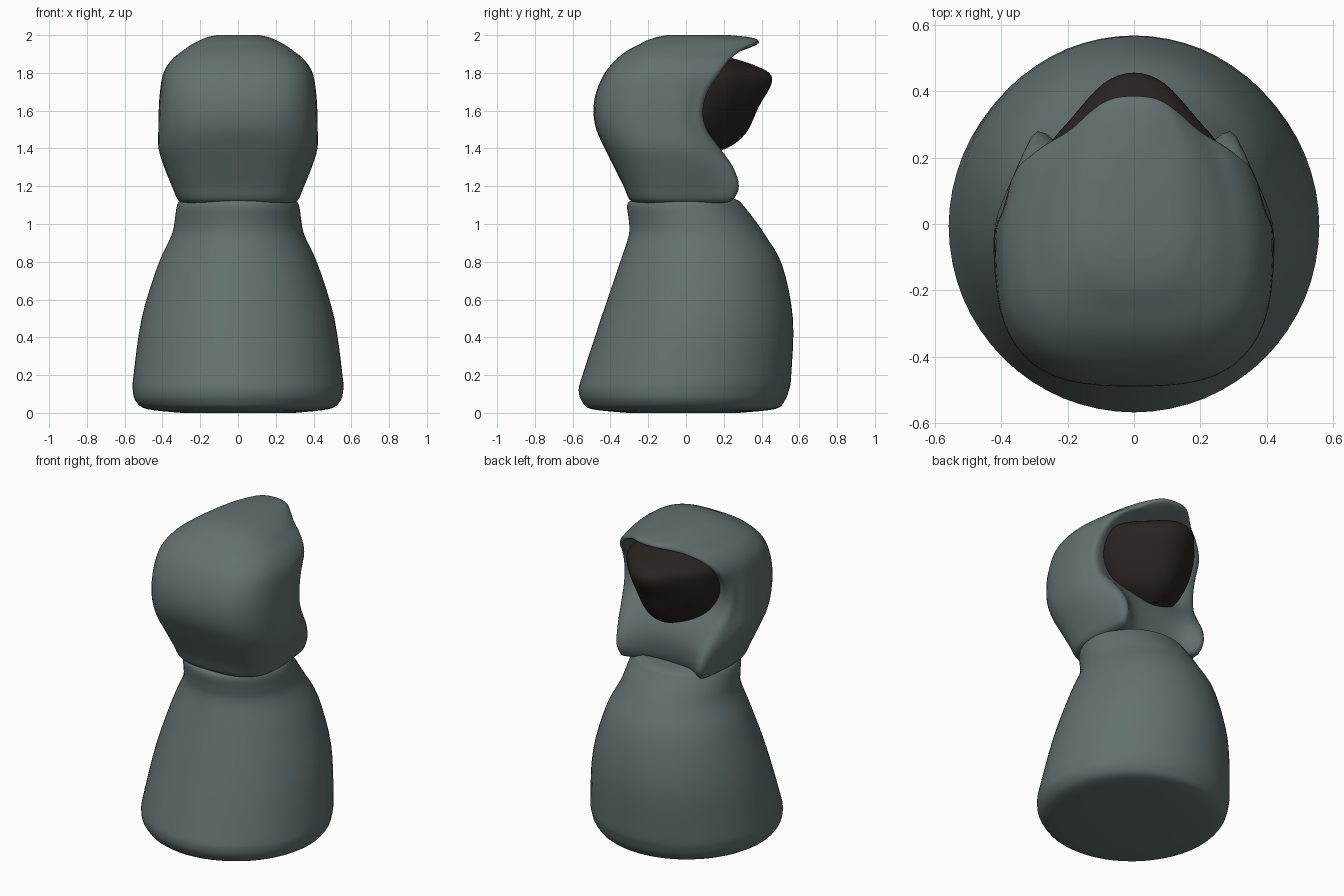
import bpy, bmesh, math
from mathutils import Vector

if "Cube" in bpy.data.objects:
    bpy.data.objects.remove(bpy.data.objects["Cube"])


def material(name, color):
    m = bpy.data.materials.new(name)
    m.diffuse_color = (*color, 1)
    m.use_nodes = True
    m.node_tree.nodes["Principled BSDF"].inputs["Base Color"].default_value = m.diffuse_color
    return m


def spline(points, steps, closed):
    """Catmull-Rom curve through the points."""
    n, out = len(points), []
    for i in range(n if closed else n - 1):
        idx = [i - 1, i, i + 1, i + 2]
        idx = [k % n if closed else min(max(k, 0), n - 1) for k in idx]
        a, b, c, d = (points[k] for k in idx)
        for s in range(steps):
            t = s / steps
            out.append(0.5 * (2 * b + (c - a) * t + (2 * a - 5 * b + 4 * c - d) * t * t
                              + (3 * b - a - 3 * c + d) * t ** 3))
    return out if closed else out + [points[-1].copy()]


def loft(name, rings, mat, around=4, up=4):
    """Smooth skin through closed rings of equal point count, capped at both ends."""
    rings = [spline(r, around, True) for r in rings]
    columns = [spline(list(c), up, False) for c in zip(*rings)]
    bm = bmesh.new()
    cols = [[bm.verts.new(p) for p in c] for c in columns]
    n = len(cols)
    for i in range(n):
        a, b = cols[i], cols[(i + 1) % n]
        for j in range(len(a) - 1):
            bm.faces.new((a[j], b[j], b[j + 1], a[j + 1]))
    for j in (0, -1):
        ring = [c[j] for c in cols]
        mid = bm.verts.new(sum((v.co for v in ring), Vector()) / n)
        for i in range(n):
            bm.faces.new((ring[i], ring[(i + 1) % n], mid))
    bmesh.ops.recalc_face_normals(bm, faces=bm.faces)
    me = bpy.data.meshes.new(name)
    bm.to_mesh(me)
    bm.free()
    me.materials.append(mat)
    me.shade_smooth()
    ob = bpy.data.objects.new(name, me)
    bpy.context.collection.objects.link(ob)
    return ob


def mirrored(half, z):
    """Full ring from a half outline running from the back to the front."""
    pts = half + [(-x, y) for x, y in half[-2:0:-1]]
    return [Vector((x, y, z)) for x, y in pts]


cloth = material("cloth", (0.125, 0.165, 0.165))
dark = material("shadow", (0.022, 0.016, 0.014))

# Robe: z, half width, back y, front y
robe = [(0.0, 0.30, -0.31, 0.28), (0.02, 0.48, -0.50, 0.47), (0.06, 0.54, -0.55, 0.52),
        (0.12, 0.557, -0.568, 0.545), (0.20, 0.553, -0.548, 0.557), (0.50, 0.51, -0.45, 0.566),
        (0.78, 0.425, -0.355, 0.51), (0.94, 0.352, -0.303, 0.42), (1.02, 0.335, -0.303, 0.365),
        (1.09, 0.325, -0.312, 0.31), (1.12, 0.31, -0.30, 0.285), (1.135, 0.27, -0.26, 0.25)]
rings = []
for z, w, yb, yf in robe:
    angles = [2 * math.pi * i / 16 for i in range(16)]
    rings.append([Vector((w * math.sin(a), (yb + yf) / 2 - (yf - yb) / 2 * math.cos(a), z))
                  for a in angles])
loft("robe", rings, cloth)

# Hood: z, half width, back y, widest y, opening edge x, edge y, centre front y
hood = [(1.11, 0.29, -0.26, 0.0, 0.25, 0.20, 0.14), (1.13, 0.32, -0.30, 0.0, 0.28, 0.25, 0.17),
        (1.20, 0.35, -0.33, 0.0, 0.29, 0.28, 0.19), (1.30, 0.39, -0.38, 0.0, 0.30, 0.25, 0.19),
        (1.40, 0.42, -0.43, -0.03, 0.32, 0.18, 0.15), (1.50, 0.422, -0.475, -0.05, 0.35, 0.11, 0.08),
        (1.60, 0.42, -0.49, -0.05, 0.36, 0.09, 0.05), (1.70, 0.413, -0.475, -0.05, 0.355, 0.115, 0.06),
        (1.80, 0.395, -0.43, -0.05, 0.335, 0.18, 0.10), (1.87, 0.35, -0.37, -0.05, 0.28, 0.23, 0.18),
        (1.915, 0.295, -0.315, -0.04, 0.205, 0.275, 0.29), (1.95, 0.245, -0.25, -0.02, 0.15, 0.315, 0.375),
        (1.975, 0.195, -0.20, 0.0, 0.12, 0.31, 0.38), (1.99, 0.16, -0.15, 0.0, 0.09, 0.25, 0.33),
        (2.0, 0.11, -0.10, 0.02, 0.06, 0.18, 0.23)]
rings = []
for z, w, yb, ym, xe, ye, yc in hood:
    half = [(0, yb)]
    for deg in (20, 45, 70):
        s, c = (f(math.radians(deg)) ** 0.68 for f in (math.sin, math.cos))
        half.append((w * s, ym + (yb - ym) * c))
    half += [(w, ym), (xe + (w - xe) * 0.65, ym + (ye - ym) * 0.6), (xe, ye),
             (xe * 0.6, yc + (ye - yc) * 0.2), (0, yc)]
    rings.append(mirrored(half, z))
loft("hood", rings, cloth)

# Shadowed face: z, half width, back y, front y
face = [(1.385, 0.05, 0.10, 0.18), (1.43, 0.16, 0.02, 0.265), (1.50, 0.235, 0.0, 0.33),
        (1.62, 0.295, 0.0, 0.385), (1.74, 0.305, 0.0, 0.452), (1.80, 0.285, 0.02, 0.44),
        (1.845, 0.22, 0.08, 0.35), (1.88, 0.12, 0.15, 0.24)]
rings = []
for z, w, yb, yf in face:
    d = yf - yb
    half = [(0, yb), (w * 0.7, yb), (w, yb + d * 0.2), (w * 0.88, yb + d * 0.48),
            (w * 0.62, yb + d * 0.7), (w * 0.3, yb + d * 0.93), (0, yf)]
    rings.append(mirrored(half, z))
loft("face_shadow", rings, dark)
